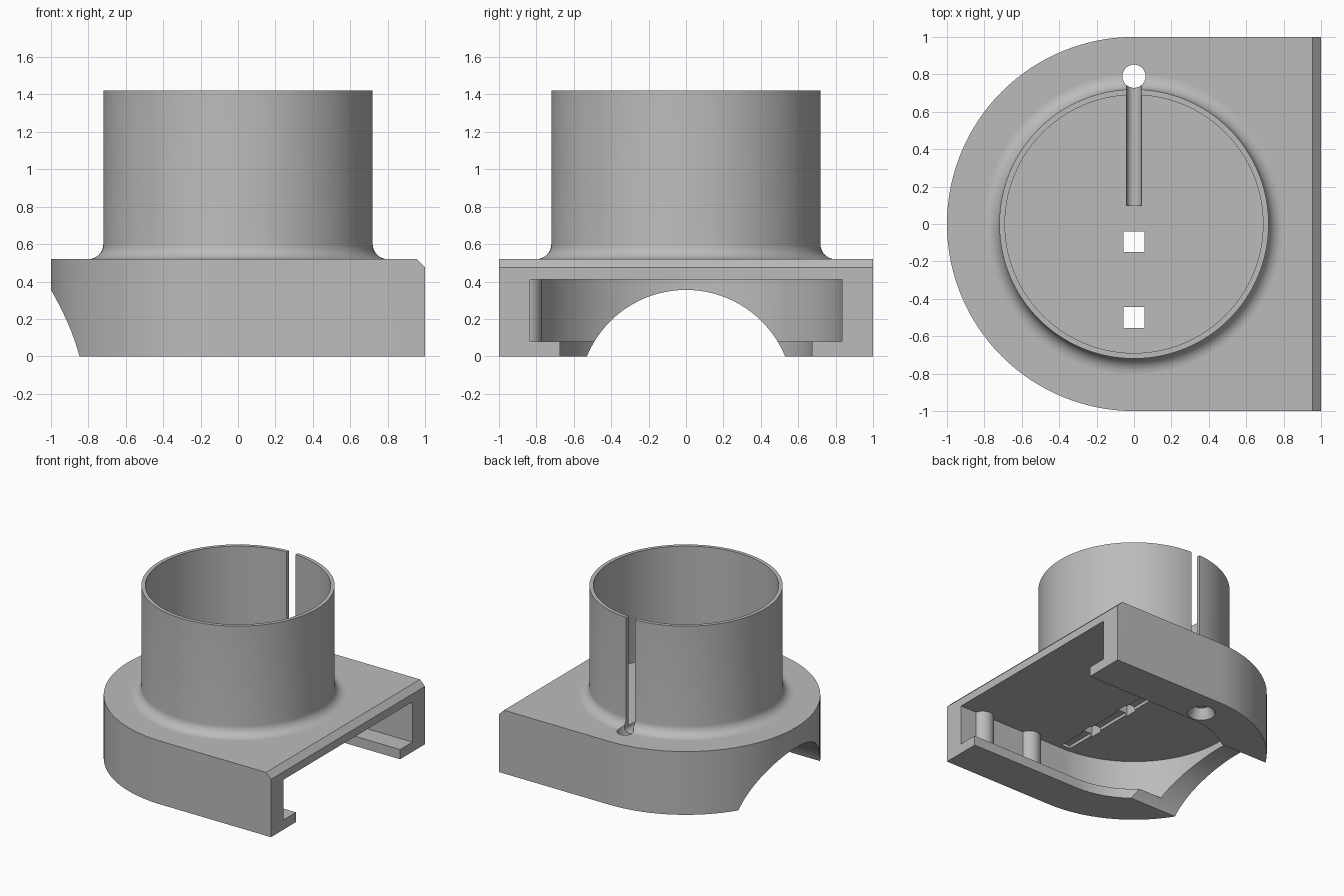
import bpy, bmesh, math
from mathutils import Matrix, Vector

default = bpy.data.objects.get("Cube")
if default:
    bpy.data.objects.remove(default, do_unlink=True)

grey = bpy.data.materials.new("plain grey")
grey.use_nodes = True
colour = (0.5, 0.5, 0.5, 1)
grey.diffuse_color = colour
grey.node_tree.nodes["Principled BSDF"].inputs["Base Color"].default_value = colour


def make_object(name, bm):
    bmesh.ops.recalc_face_normals(bm, faces=bm.faces)
    mesh = bpy.data.meshes.new(name)
    bm.to_mesh(mesh)
    bm.free()
    mesh.materials.append(grey)
    obj = bpy.data.objects.new(name, mesh)
    bpy.context.collection.objects.link(obj)
    return obj


def d_shape(radius, x_end, z0, z1, chamfer=0):
    """Half disc towards -x, running straight to x_end."""
    bm = bmesh.new()
    steps = 64
    arc = [math.pi * (0.5 + i / steps) for i in range(steps + 1)]
    outline = [(radius * math.cos(a), radius * math.sin(a)) for a in arc]
    outline += [(x_end, -radius), (x_end, radius)]
    face = bm.faces.new([bm.verts.new((x, y, z0)) for x, y in outline])
    top = bmesh.ops.extrude_face_region(bm, geom=[face])["geom"]
    bmesh.ops.translate(bm, vec=(0, 0, z1 - z0),
                        verts=[v for v in top if isinstance(v, bmesh.types.BMVert)])
    if chamfer:
        edge = [e for e in bm.edges
                if all(v.co.x > x_end - 0.01 and v.co.z > z1 - 0.01 for v in e.verts)]
        bmesh.ops.bevel(bm, geom=edge, offset=chamfer, segments=1, affect='EDGES')
    return bm


def box(x0, x1, y0, y1, z0, z1):
    bm = bmesh.new()
    size = Vector((x1 - x0, y1 - y0, z1 - z0))
    centre = Vector((x0 + x1, y0 + y1, z0 + z1)) / 2
    bmesh.ops.create_cube(bm, matrix=Matrix.Translation(centre) @ Matrix.Diagonal(size).to_4x4())
    return bm


def rod(radius, centre, length, axis='Z', end_radius=None, sides=48):
    bm = bmesh.new()
    turn = {'X': Matrix.Rotation(math.pi / 2, 4, 'Y'),
            'Y': Matrix.Rotation(math.pi / 2, 4, 'X'), 'Z': Matrix()}[axis]
    bmesh.ops.create_cone(bm, cap_ends=True, segments=sides, radius1=radius,
                          radius2=radius if end_radius is None else end_radius,
                          depth=length, matrix=Matrix.Translation(centre) @ turn)
    return bm


def cut(obj, bm):
    cutter = make_object("cutter", bm)
    cutter.hide_render = True
    mod = obj.modifiers.new("cut", 'BOOLEAN')
    mod.object, mod.operation, mod.solver = cutter, 'DIFFERENCE', 'EXACT'
    bpy.context.view_layer.objects.active = obj
    bpy.ops.object.modifier_apply(modifier=mod.name)
    bpy.data.objects.remove(cutter, do_unlink=True)


def smooth(obj):
    bpy.ops.object.select_all(action='DESELECT')
    obj.select_set(True)
    bpy.context.view_layer.objects.active = obj
    bpy.ops.object.shade_smooth_by_angle(angle=math.radians(30))


TOP, CEILING, LIP = 0.52, 0.41, 0.08

# Base housing with its sliding pocket, open at the +x end
base = make_object("base_housing", d_shape(1, 1, 0, TOP, 0.045))
cut(base, d_shape(0.835, 1.2, LIP, CEILING))
cut(base, d_shape(0.675, 1.2, -0.1, LIP + 0.05))

# Arched opening through the round end
cut(base, rod(0.573, (-0.8, 0, -0.218), 1.2, 'X', sides=96))

# Two square holes, joined by a shallow groove under the plate
for y in (-0.095, -0.5):
    cut(base, box(-0.055, 0.055, y - 0.055, y + 0.055, 0.3, 0.7))
cut(base, box(-0.04, 0.04, -0.8, 0.8, 0.38, CEILING + 0.025))

# Countersink in the lower lip
cut(base, rod(0.11, (0, 0.79, 0.035), 0.09, end_radius=0.06))

# Collar with a filleted foot, turned about z
fillet = 0.08
profile = [(0.69, 0.5), (0.69, 1.42), (0.72, 1.42)]
for i in range(9):
    a = i / 8 * math.pi / 2
    profile.append((0.72 + fillet * (1 - math.cos(a)), TOP + fillet * (1 - math.sin(a))))
profile.append((0.72 + fillet, 0.5))
bm = bmesh.new()
ring = [bm.verts.new((r, 0, z)) for r, z in profile]
edges = [bm.edges.new((ring[i - 1], ring[i])) for i in range(len(ring))]
bmesh.ops.spin(bm, geom=ring + edges, cent=(0, 0, 0), axis=(0, 0, 1),
               angle=2 * math.pi, steps=128, use_merge=True)
bmesh.ops.remove_doubles(bm, verts=bm.verts, dist=0.0001)
collar = make_object("collar_tube", bm)

# Cable slot in the collar, cable channel in the floor and the hole they lead to
cut(collar, box(-0.04, 0.04, 0.5, 0.79, TOP, 1.6))
for part in (base, collar):
    cut(part, rod(0.04, (0, 0.445, TOP), 0.69, 'Y', sides=24))
    cut(part, rod(0.062, (0, 0.79, 0.5), 1.2))

# Retaining bumps on the front pocket wall
for name, x in (("outer_bump", 0.77), ("inner_bump", 0.31)):
    smooth(make_object(name, rod(0.085, (x, -0.855, (LIP + CEILING) / 2), CEILING - LIP + 0.02)))

for part in (base, collar):
    smooth(part)
